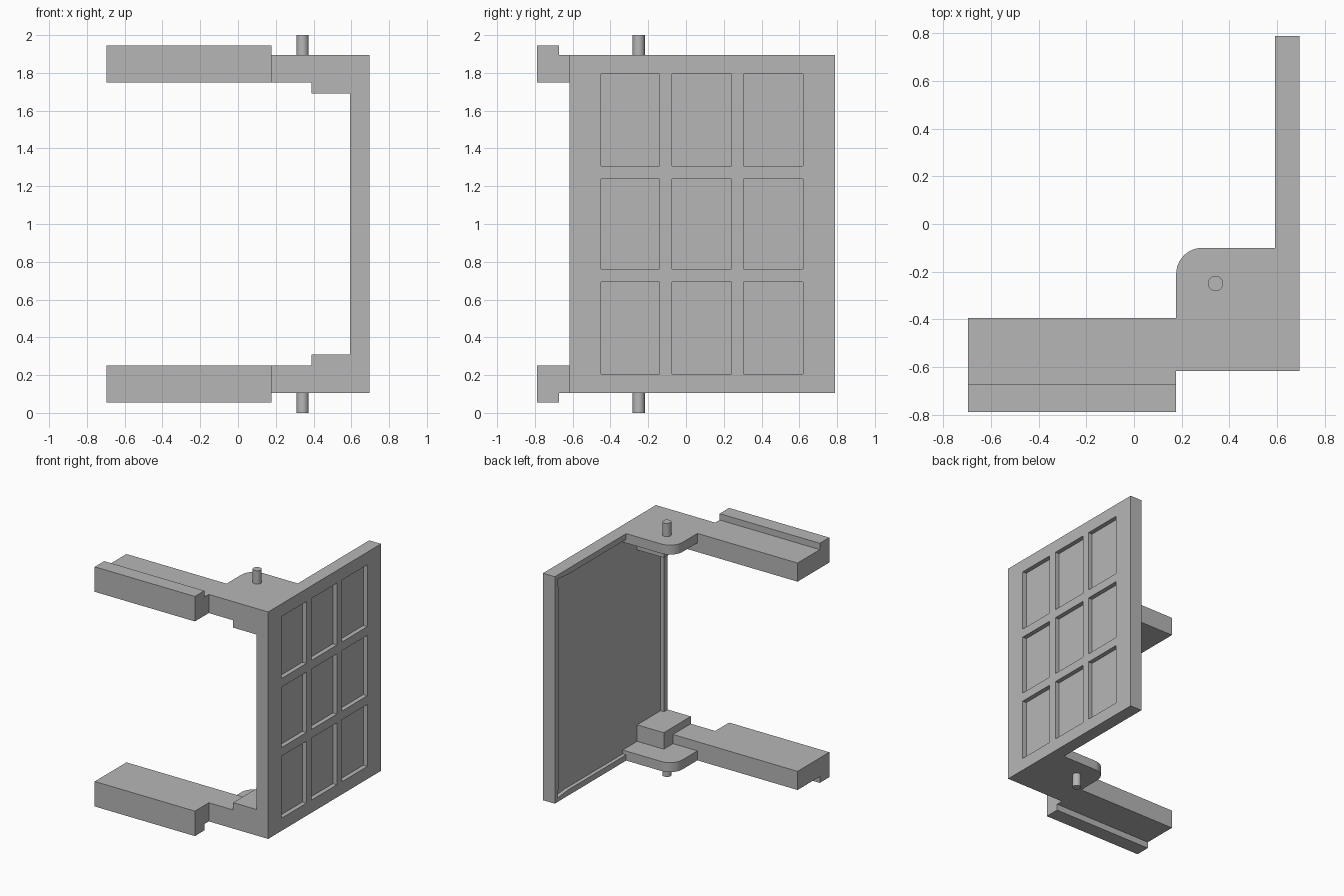
import bpy, bmesh
from math import sin, cos, pi, radians
from mathutils import Vector

cube = bpy.data.objects.get("Cube")
if cube:
    bpy.data.objects.remove(cube, do_unlink=True)

grey = bpy.data.materials.new("light grey plastic")
grey.use_nodes = True
colour = (0.47, 0.47, 0.47, 1)
grey.diffuse_color = colour
grey.node_tree.nodes["Principled BSDF"].inputs["Base Color"].default_value = colour


def finish(name, bm):
    """Turn a bmesh into a named grey object."""
    bmesh.ops.recalc_face_normals(bm, faces=bm.faces[:])
    mesh = bpy.data.meshes.new(name)
    bm.to_mesh(mesh)
    bm.free()
    mesh.materials.append(grey)
    obj = bpy.data.objects.new(name, mesh)
    bpy.context.collection.objects.link(obj)
    return obj


def prism(name, points, direction, upper):
    """Extrude a closed outline; the upper copy is mirrored about mid height."""
    bm = bmesh.new()
    face = bm.faces.new([bm.verts.new(p) for p in points])
    out = bmesh.ops.extrude_face_region(bm, geom=[face])
    verts = [g for g in out["geom"] if isinstance(g, bmesh.types.BMVert)]
    bmesh.ops.translate(bm, verts=verts, vec=Vector(direction))
    if upper:
        for v in bm.verts:
            v.co.z = 2 - v.co.z
    return finish(name, bm)


def box(name, x0, x1, y0, y1, z0, z1, upper):
    outline = [(x0, y0, z0), (x1, y0, z0), (x1, y1, z0), (x0, y1, z0)]
    return prism(name, outline, (0, 0, z1 - z0), upper)


OUT, IN = 0.695, 0.592            # outer and inner face of the panel
FRONT, BACK = -0.617, 0.79
LOW, FLANGE_TOP, BAR_TOP, BLOCK_TOP = 0.105, 0.18, 0.252, 0.31
END = 0.177                       # where the arms meet the hinge

# Door panel: a grid of cells, with the odd ones sunk as panes
ys = [FRONT, -0.45, -0.14, -0.075, 0.24, 0.305, 0.62, BACK]
zs = [LOW, 0.205, 0.693, 0.762, 1.238, 1.307, 1.795, 2 - LOW]
bm = bmesh.new()
grid = [[bm.verts.new((OUT, y, z)) for z in zs] for y in ys]
panes = []
for i in range(len(ys) - 1):
    for j in range(len(zs) - 1):
        f = bm.faces.new((grid[i][j], grid[i + 1][j], grid[i + 1][j + 1], grid[i][j + 1]))
        if i % 2 and j % 2:
            panes.append(f.calc_center_median().copy())
out = bmesh.ops.extrude_face_region(bm, geom=bm.faces[:])
moved = [g for g in out["geom"] if isinstance(g, bmesh.types.BMVert)]
bmesh.ops.translate(bm, verts=moved, vec=(IN - OUT, 0, 0))
bmesh.ops.recalc_face_normals(bm, faces=bm.faces[:])
sunk = [f for f in bm.faces
        if any((f.calc_center_median() - c).length < 0.001 for c in panes)]
bmesh.ops.inset_individual(bm, faces=sunk, thickness=0, depth=-0.035)

# Shallow recess with a narrow rim on the inner face
inner = [f for f in bm.faces if all(abs(v.co.x - IN) < 0.001 for v in f.verts)]
joined = bmesh.ops.dissolve_faces(bm, faces=inner)["region"]
bmesh.ops.inset_individual(bm, faces=joined, thickness=0.045, depth=0)
bmesh.ops.inset_individual(bm, faces=joined, thickness=0, depth=-0.03)
finish("door_panel", bm)

# Hinge parts and arms, at the bottom and mirrored at the top
for side, upper in (("lower", False), ("upper", True)):
    r = 0.11
    cx, cy = END + r, -0.1 - r
    arc = [(cx + r * cos(a), cy + r * sin(a), LOW)
           for a in (pi / 2 + pi / 2 * k / 10 for k in range(11))]
    outline = [(END, FRONT, LOW), (IN, FRONT, LOW), (IN, -0.1, LOW)] + arc
    prism(side + "_hinge_flange", outline, (0, 0, FLANGE_TOP - LOW), upper)

    box(side + "_hinge_bar", END, 0.39, FRONT, -0.395, FLANGE_TOP, BAR_TOP, upper)
    box(side + "_hinge_block", 0.39, IN, FRONT, -0.28, FLANGE_TOP, BLOCK_TOP, upper)
    # fills the panel recess behind the hinge
    box(side + "_recess_filler", IN, 0.64, -0.58, -0.28, 0.14, BLOCK_TOP, upper)
    box(side + "_flange_root", IN, 0.64, -0.58, -0.1, 0.14, FLANGE_TOP, upper)

    # Arm with a lip along its front edge
    section = [(-0.79, 0.055), (-0.672, 0.055), (-0.672, LOW),
               (-0.395, LOW), (-0.395, BAR_TOP), (-0.79, BAR_TOP)]
    prism(side + "_arm", [(-0.697, y, z) for y, z in section],
          (END + 0.697, 0, 0), upper)

    # Round hinge pin
    ring = [(0.342 + 0.032 * cos(2 * pi * k / 24), -0.25 + 0.032 * sin(2 * pi * k / 24), 0)
            for k in range(24)]
    pin = prism(side + "_hinge_pin", ring, (0, 0, LOW + 0.01), upper)
    bpy.ops.object.select_all(action="DESELECT")
    pin.select_set(True)
    bpy.context.view_layer.objects.active = pin
    bpy.ops.object.shade_smooth_by_angle(angle=radians(30))
